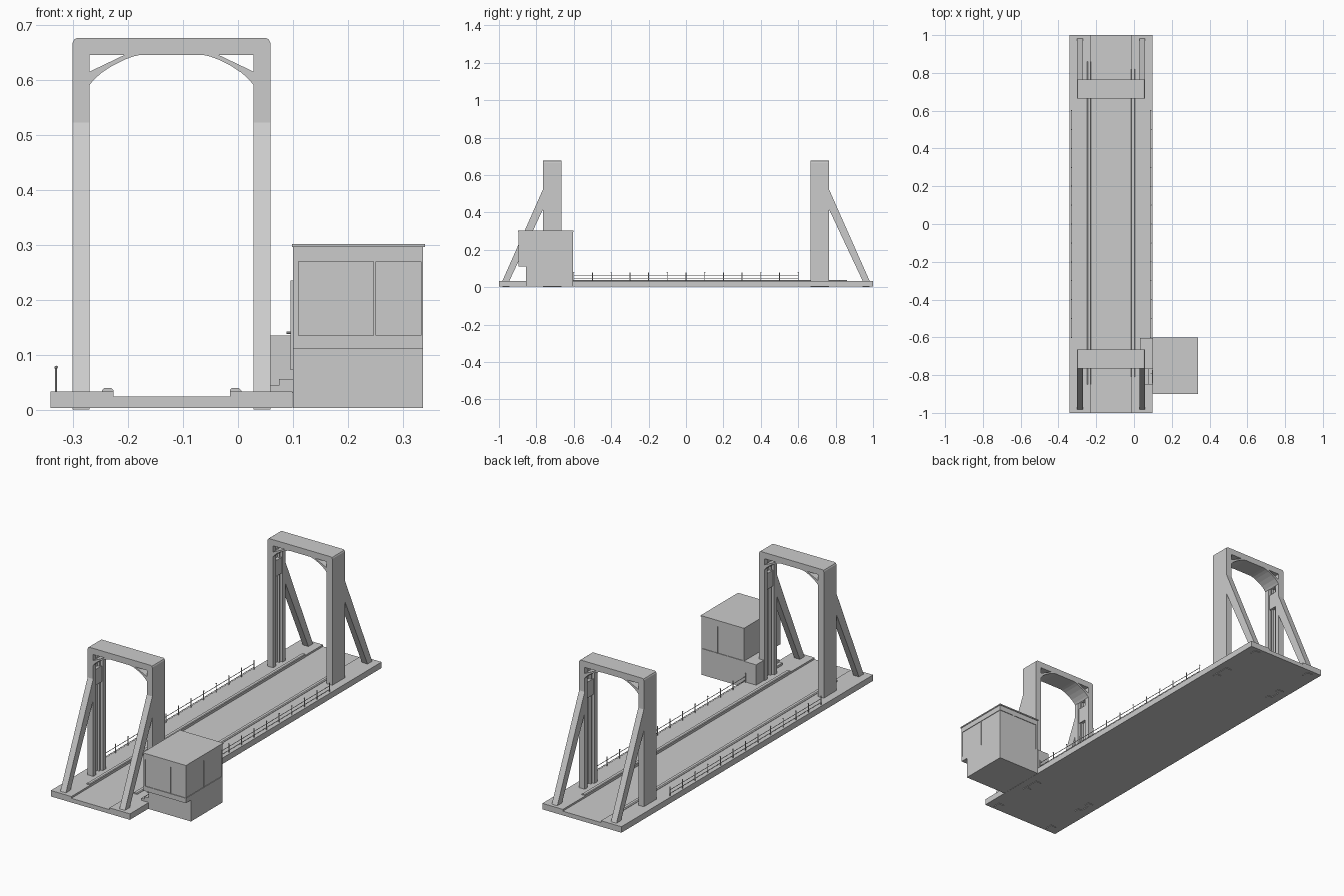
import bpy, bmesh, math
from mathutils import Vector

if "Cube" in bpy.data.objects:
    bpy.data.objects.remove(bpy.data.objects["Cube"])

C = -0.121  # bridge centre line in x


def mesh_object(name, bm):
    bmesh.ops.recalc_face_normals(bm, faces=bm.faces)
    me = bpy.data.meshes.new(name)
    bm.to_mesh(me)
    bm.free()
    ob = bpy.data.objects.new(name, me)
    bpy.context.collection.objects.link(ob)
    return ob


def prism(name, pts, axis, a, b):
    """Extrude a closed profile along 'x' (pts = y,z) or 'y' (pts = x,z)."""
    bm = bmesh.new()
    put = (lambda p, d: (d, p[0], p[1])) if axis == 'x' else (lambda p, d: (p[0], d, p[1]))
    lo = [bm.verts.new(put(p, a)) for p in pts]
    hi = [bm.verts.new(put(p, b)) for p in pts]
    bm.faces.new(lo)
    bm.faces.new(hi)
    n = len(pts)
    for i in range(n):
        j = (i + 1) % n
        bm.faces.new((lo[i], lo[j], hi[j], hi[i]))
    return mesh_object(name, bm)


def box(name, x0, x1, y0, y1, z0, z1):
    x0, x1 = sorted((x0, x1))
    return prism(name, [(x0, z0), (x1, z0), (x1, z1), (x0, z1)], 'y', *sorted((y0, y1)))


def rod(name, p, q, r, sides=8):
    p, q = Vector(p), Vector(q)
    bm = bmesh.new()
    bmesh.ops.create_cone(bm, cap_ends=True, segments=sides, radius1=r, radius2=r, depth=(q - p).length)
    ob = mesh_object(name, bm)
    ob.rotation_euler = (q - p).to_track_quat('Z', 'Y').to_euler()
    ob.location = (p + q) / 2
    return ob


# Deck with sunken roadway
half = [(0.106, 0.024), (0.106, 0.033), (0.22, 0.033), (0.22, 0.003)]
prism('deck', [(C + x, z) for x, z in half] + [(C - x, z) for x, z in reversed(half)], 'y', -1, 1)

# Kerbs with bevelled tops
for s, name, y0, y1 in ((-1, 'left_kerb', -0.85, 0.86), (1, 'right_kerb', -0.81, 0.82)):
    prof = [(0.106, 0.024), (0.106, 0.036), (0.109, 0.039), (0.123, 0.039), (0.127, 0.035), (0.127, 0.03), (0.108, 0.024)]
    prism(name, [(C + s * x, z) for x, z in prof], 'y', y0, y1)

# Two lifting portals
for sy, end in ((-1, 'front'), (1, 'back')):
    ya, yb = 0.665 * sy, 0.765 * sy
    ym = (ya + yb) / 2
    top = [(0.180, 0.646), (0.180, 0.668), (0.177, 0.674), (0.171, 0.677)]
    prism(end + '_beam', [(C + x, z) for x, z in top] + [(C - x, z) for x, z in reversed(top)], 'y', ya, yb)
    for sx, side in ((-1, 'left'), (1, 'right')):
        n = f'{end}_{side}_'
        X = lambda d: C + sx * d
        # Curved corner bracket with open triangle
        arch = [(0.150, 0.59), (0.143, 0.599), (0.128, 0.613), (0.108, 0.626), (0.086, 0.637),
                (0.070, 0.643), (0.052, 0.647), (0.083, 0.647), (0.150, 0.615)]
        prism(n + 'bracket', [(X(x), z) for x, z in arch], 'y', ya, yb)
        # Leg: outer plate and two flanges forming an open channel
        box(n + 'leg_plate', X(0.180), X(0.170), ya, yb, 0, 0.65)
        for k, y in ((1, ya), (-1, yb)):
            box(n + 'leg_flange', X(0.1795), X(0.149), y, y + k * sy * 0.024, 0, 0.65)
            # Guide rails inside the channel
            yr = y + k * sy * 0.034
            box(n + 'guide_rail', X(0.172), X(0.158), yr - 0.003, yr + 0.003, 0.03, 0.6)
        # Counterweight, pulley and cables
        box(n + 'counterweight', X(0.171), X(0.153), ym - 0.024, ym + 0.024, 0.48, 0.56)
        rod(n + 'pulley', (X(0.169), ym, 0.607), (X(0.155), ym, 0.607), 0.018, 16)
        rod(n + 'pulley_axle', (X(0.171), ym, 0.607), (X(0.151), ym, 0.607), 0.005)
        for d in (-0.016, 0.016):
            rod(n + 'cable', (X(0.162), ym + d, 0.035), (X(0.162), ym + d, 0.607), 0.002, 6)
        box(n + 'pulley_mount', X(0.171), X(0.154), ym - 0.026, ym + 0.026, 0.632, 0.648)
        # Diagonal brace
        brace = [(0.764, 0.525), (0.982, 0.033), (0.982, 0), (0.945, 0), (0.945, 0.033), (0.764, 0.418)]
        prism(n + 'brace', [(sy * y, z) for y, z in brace], 'x', X(0.180), X(0.149))

# Railings
posts = [-0.6 + 0.1 * i for i in range(13)]
for side, x in (('left', -0.331), ('right', 0.089)):
    for y in posts:
        rod(side + '_rail_post', (x, y, 0.03), (x, y, 0.076), 0.002, 6)
        bm = bmesh.new()
        bmesh.ops.create_icosphere(bm, subdivisions=1, radius=0.0035)
        mesh_object(side + '_rail_knob', bm).location = (x, y, 0.077)
    for z in (0.045, 0.063):
        rod(side + '_handrail', (x, -0.6, z), (x, 0.6, z), 0.0015, 6)

# Control cabin
box('cabin_base', 0.100, 0.337, -0.855, -0.605, 0.003, 0.112)
box('cabin_room', 0.103, 0.334, -0.892, -0.608, 0.112, 0.297)
box('cabin_roof', 0.098, 0.340, -0.899, -0.601, 0.296, 0.302)
for name, z0, z1 in (('cabin_sill', 0.110, 0.135), ('cabin_header', 0.27, 0.297)):
    box(name, 0.100, 0.337, -0.895, -0.605, z0, z1)
for name, x0, x1 in (('left', 0.100, 0.104), ('middle', 0.247, 0.251), ('right', 0.333, 0.337)):
    for y0 in (-0.895, -0.609):
        box(f'cabin_{name}_mullion', x0, x1, y0, y0 + 0.004, 0.13, 0.275)
box('cabin_side_mullion', 0.333, 0.337, -0.752, -0.748, 0.13, 0.275)

# Cabin door, handle, steps and side annex
box('cabin_door', 0.096, 0.104, -0.845, -0.772, 0.072, 0.235)
box('door_wall', 0.100, 0.110, -0.895, -0.605, 0.112, 0.297)
rod('door_handle', (0.088, -0.79, 0.14), (0.097, -0.79, 0.14), 0.002)
box('lower_step', 0.058, 0.101, -0.850, -0.768, 0.03, 0.044)
box('upper_step', 0.075, 0.101, -0.850, -0.768, 0.044, 0.056)
box('cabin_annex', 0.032, 0.101, -0.664, -0.603, 0.03, 0.135)
box('cabin_annex_side', 0.058, 0.101, -0.768, -0.66, 0.03, 0.135)
